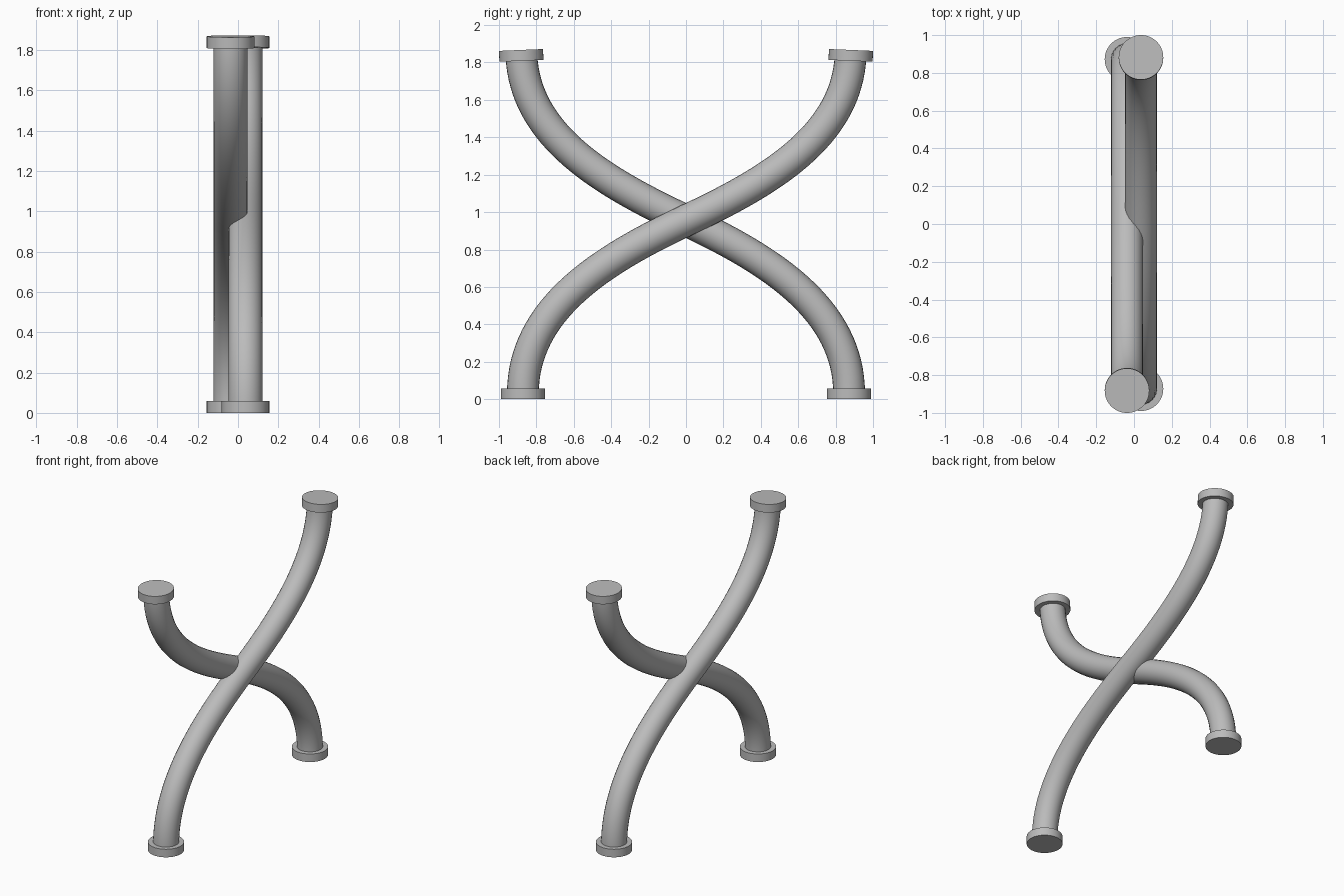
import bpy
import math
from mathutils import Vector

if "Cube" in bpy.data.objects:
    bpy.data.objects.remove(bpy.data.objects["Cube"], do_unlink=True)

TUBE_R, CAP_R, CAP_H = 0.085, 0.118, 0.058
TILT = math.radians(2.4)

grey = bpy.data.materials.new("mid_grey")
grey.use_nodes = True
colour = (0.5, 0.5, 0.5, 1)
grey.diffuse_color = colour
grey.node_tree.nodes["Principled BSDF"].inputs["Base Color"].default_value = colour


def smooth(obj):
    bpy.ops.object.select_all(action='DESELECT')
    obj.select_set(True)
    bpy.context.view_layer.objects.active = obj
    bpy.ops.object.shade_smooth_by_angle(angle=math.radians(35))


def make_tube(name, x, side):
    """S-shaped tube rising from -side to +side in y."""
    curve = bpy.data.curves.new(name, 'CURVE')
    curve.dimensions = '3D'
    curve.resolution_u = 32
    curve.bevel_depth = TUBE_R
    curve.bevel_resolution = 10
    curve.use_fill_caps = True
    spline = curve.splines.new('BEZIER')
    spline.bezier_points.add(2)
    # position, lower handle, upper handle as (y, z)
    path = [((-0.872, 0.03), (-0.872, -0.1), (-0.872, 0.48)),
            ((0, 0.955), (-0.45, 0.745), (0.45, 1.165)),
            ((0.88, 1.84), (0.862, 1.41), (0.885, 1.95))]
    for point, (co, low, high) in zip(spline.bezier_points, path):
        point.handle_left_type = point.handle_right_type = 'FREE'
        point.co = (x, side * co[0], co[1])
        point.handle_left = (x, side * low[0], low[1])
        point.handle_right = (x, side * high[0], high[1])
    obj = bpy.data.objects.new(name, curve)
    bpy.context.collection.objects.link(obj)
    bpy.ops.object.select_all(action='DESELECT')
    obj.select_set(True)
    bpy.context.view_layer.objects.active = obj
    bpy.ops.object.convert(target='MESH')
    obj = bpy.context.object
    obj.data.materials.clear()
    obj.data.materials.append(grey)
    smooth(obj)


def make_cap(name, location, tilt=0):
    bpy.ops.mesh.primitive_cylinder_add(vertices=64, radius=CAP_R, depth=CAP_H,
                                        location=Vector(location), rotation=(tilt, 0, 0))
    obj = bpy.context.object
    obj.name = name
    obj.data.materials.append(grey)
    smooth(obj)


# Two crossing tubes, each with a foot disc and a slightly tilted top disc
for label, x, side in (("left", 0.037, 1), ("right", -0.037, -1)):
    make_tube(label + "_tube", x, side)
    make_cap(label + "_foot_cap", (x, -side * 0.872, CAP_H / 2))
    make_cap(label + "_top_cap", (x, side * 0.881, 1.838), -side * TILT)
